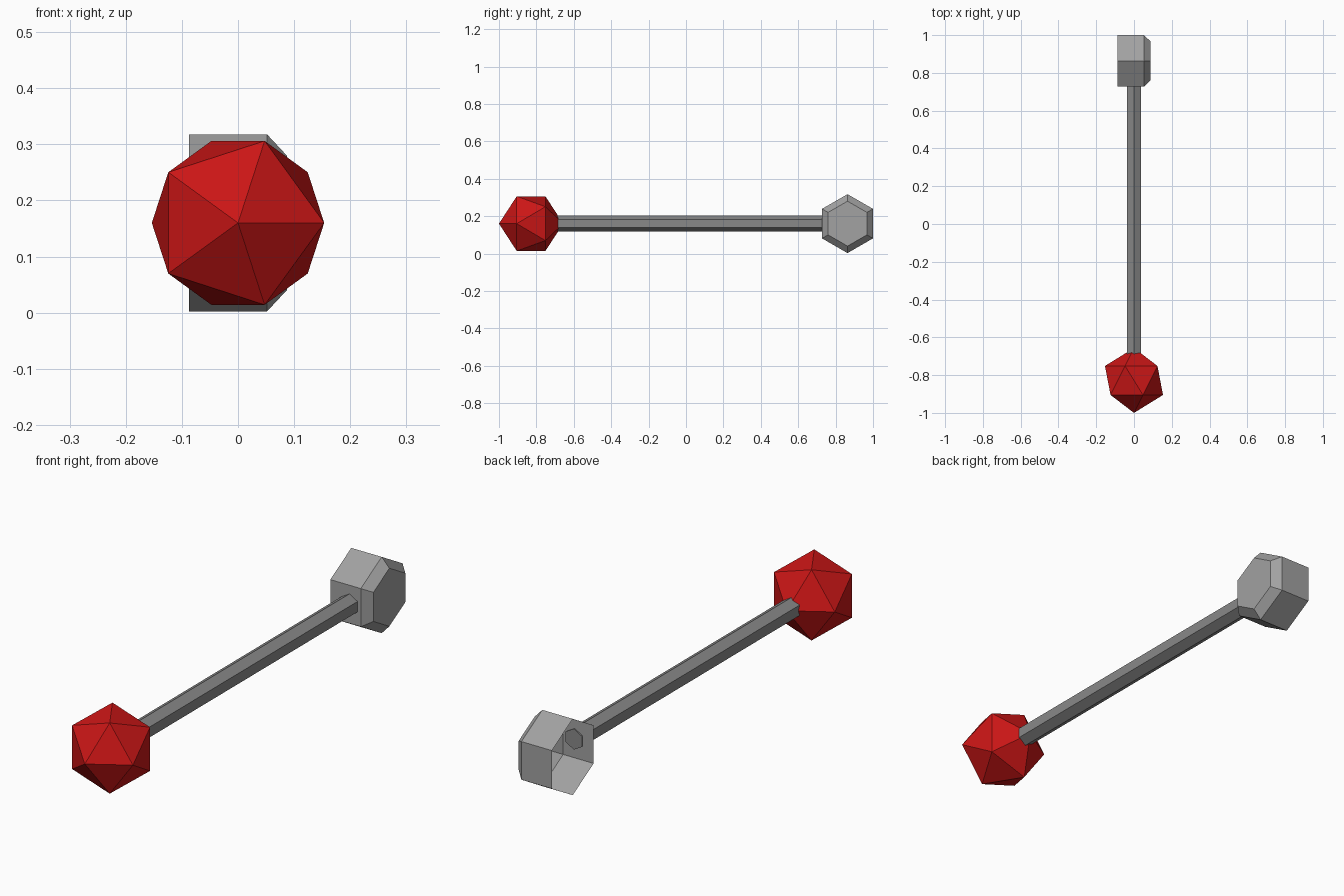
import bpy, bmesh, math
from mathutils import Matrix, Vector

if "Cube" in bpy.data.objects:
    bpy.data.objects.remove(bpy.data.objects["Cube"])

Z = 0.16  # height of the common axis


def material(name, rgb):
    m = bpy.data.materials.new(name)
    m.diffuse_color = (*rgb, 1)
    m.use_nodes = True
    m.node_tree.nodes["Principled BSDF"].inputs["Base Color"].default_value = m.diffuse_color
    return m


def add_object(name, bm, mat):
    me = bpy.data.meshes.new(name)
    bm.to_mesh(me)
    bm.free()
    me.materials.append(mat)
    ob = bpy.data.objects.new(name, me)
    bpy.context.collection.objects.link(ob)
    return ob


def hex_loft(name, axis, centre, stations, mat, cap_start, cap_end):
    """Six-sided loft along x or y with corners up; stations are (position, radius)."""
    bm = bmesh.new()
    rings = []
    for pos, r in stations:
        ring = []
        for i in range(6):
            a = math.radians(60 * i + 90)
            u, v = r * math.cos(a), r * math.sin(a)
            p = (pos, u, v) if axis == 'x' else (-u, pos, v)
            ring.append(bm.verts.new(Vector(p) + Vector(centre)))
        rings.append(ring)
    for a, b in zip(rings, rings[1:]):
        for i in range(6):
            j = (i + 1) % 6
            bm.faces.new((a[i], a[j], b[j], b[i]))
    if cap_start:
        bm.faces.new(rings[0][::-1])
    if cap_end:
        bm.faces.new(rings[-1])
    # sides and caps are wound so that normals face outward
    return add_object(name, bm, mat)


red = material("red", (0.6, 0.008, 0.008))
light_grey = material("light grey", (0.36, 0.36, 0.36))
dark_grey = material("dark grey", (0.25, 0.25, 0.25))

# Faceted knob with one corner pointing to the front
bm = bmesh.new()
bmesh.ops.create_icosphere(bm, subdivisions=1, radius=0.1717)
bmesh.ops.transform(bm, verts=bm.verts,
                    matrix=Matrix.Translation((0, -0.8283, Z)) @ Matrix.Rotation(math.pi / 2, 4, 'X'))
add_object("knob", bm, red)

# Shaft, its end just showing inside the head
hex_loft("shaft", 'y', (0, 0, Z), [(-0.70, 0.043), (0.732, 0.043)], dark_grey, True, True)

# Head: a bevelled cup, open on the left side
hex_loft("head", 'x', (0, 0.8635, Z),
         [(-0.087, 0.1575), (0.052, 0.1575), (0.087, 0.12)], light_grey, False, True)
